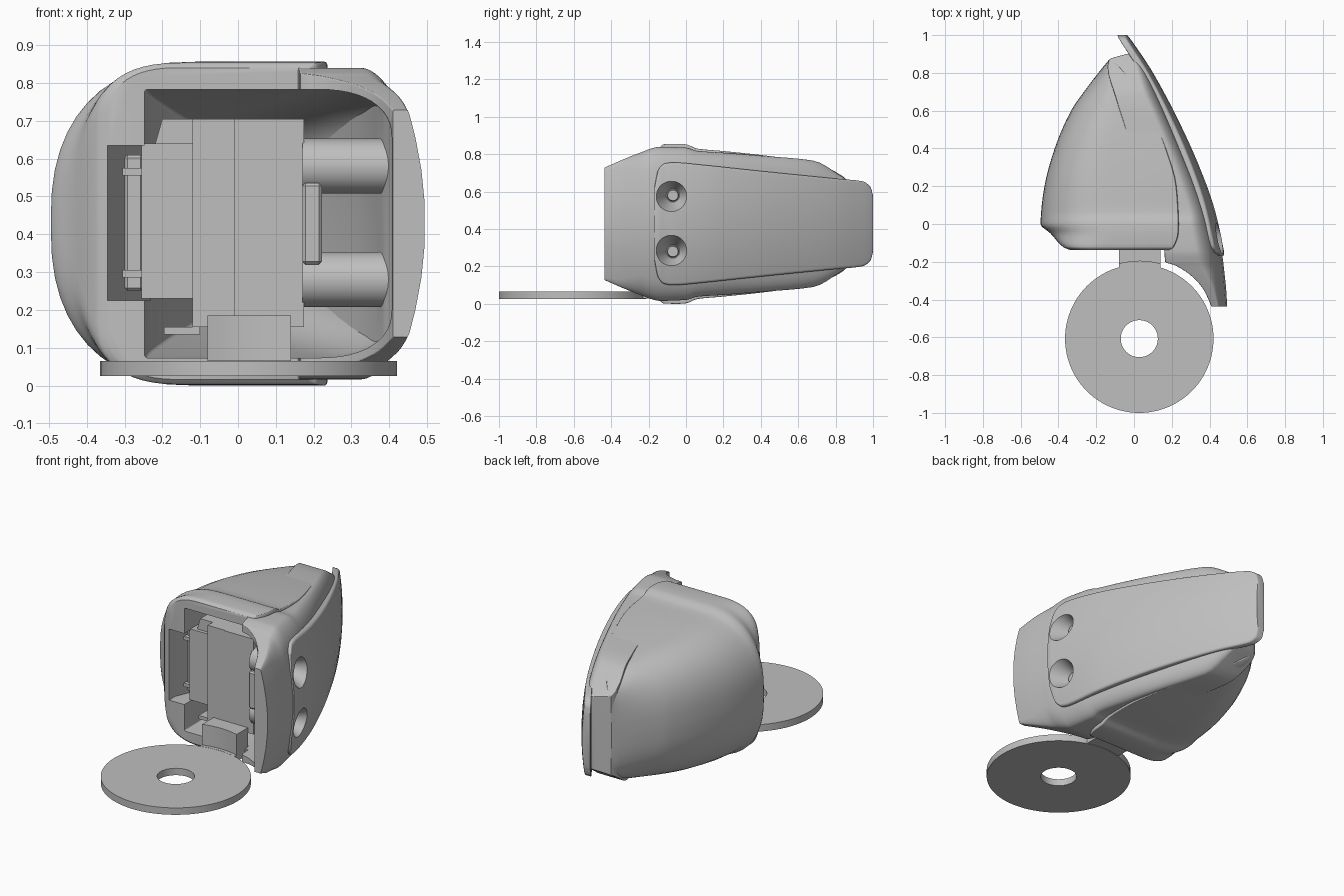
import bpy
import bmesh
import math
from mathutils import Matrix

MID = 0.428  # height of the symmetry plane

default_cube = bpy.data.objects.get("Cube")
if default_cube:
    bpy.data.objects.remove(default_cube, do_unlink=True)

grey = bpy.data.materials.new("light_grey_plastic")
grey.use_nodes = True
grey.diffuse_color = (0.52, 0.52, 0.52, 1)
grey.node_tree.nodes["Principled BSDF"].inputs["Base Color"].default_value = (0.52, 0.52, 0.52, 1)


def finish(name, bm):
    """Turn a bmesh into a named, coloured object."""
    bmesh.ops.recalc_face_normals(bm, faces=bm.faces[:])
    mesh = bpy.data.meshes.new(name)
    bm.to_mesh(mesh)
    bm.free()
    mesh.materials.append(grey)
    obj = bpy.data.objects.new(name, mesh)
    bpy.context.collection.objects.link(obj)
    return obj


def activate(obj):
    for other in bpy.context.view_layer.objects:
        other.select_set(False)
    obj.select_set(True)
    bpy.context.view_layer.objects.active = obj


def smooth(obj, degrees=32):
    activate(obj)
    bpy.ops.object.shade_smooth_by_angle(angle=math.radians(degrees))


def cut(obj, cutters):
    activate(obj)
    for cutter in cutters:
        mod = obj.modifiers.new("cut", "BOOLEAN")
        mod.operation = "DIFFERENCE"
        mod.solver = "EXACT"
        mod.object = cutter
        bpy.ops.object.modifier_apply(modifier=mod.name)


def refine(rows, steps=4):
    """Smooth station rows along y without overshoot."""
    count, width = len(rows), len(rows[0])

    def slope(i, c):
        return (rows[i + 1][c] - rows[i][c]) / (rows[i + 1][0] - rows[i][0])

    def tangent(i, c):
        if i == 0:
            return slope(i, c)
        if i == count - 1:
            return slope(i - 1, c)
        a, b = slope(i - 1, c), slope(i, c)
        return 2 * a * b / (a + b) if a * b > 0 else 0

    result = []
    for i in range(count - 1):
        span = rows[i + 1][0] - rows[i][0]
        for s in range(steps):
            t = s / steps
            row = [rows[i][0] + t * span]
            for c in range(1, width):
                p, q = rows[i][c], rows[i + 1][c]
                m, n = tangent(i, c) * span, tangent(i + 1, c) * span
                ease = t * t * (3 - 2 * t)
                row.append(p + (q - p) * ease + m * t * (1 - t) ** 2 - n * t * t * (1 - t))
            result.append(row)
    return result + [list(rows[-1])]


def ring(left, right, half, rl, zl, rr, zr, bulge=0, whole=False, n=12):
    """Cross-section mirrored about the middle: a soft left and right corner."""
    upper = [(right, f * (half - zr)) for f in (0.2, 0.5, 0.8)]
    for side, rx, rz in ((1, rr, zr), (-1, rl, zl)):
        for i in range(n + 1):
            a = math.pi / 2 * (i if side > 0 else n - i) / n
            c, s = max(math.cos(a), 0) ** 0.85, math.sin(a) ** 0.85
            base = right - rx if side > 0 else left + rx
            upper.append((base + side * rx * c, half - rz + rz * s))
    bent = []
    for x, z in upper:
        weight = 1 if whole else (x - left) / (right - left)
        bent.append((x - bulge * z * z * weight, z))
    return bent + [(x, -z) for x, z in reversed(bent)]


def loft(name, rows, section):
    bm = bmesh.new()
    rings = []
    for row in refine(rows):
        rings.append([bm.verts.new((x, row[0], MID + z)) for x, z in section(*row[1:])])
    for a, b in zip(rings, rings[1:]):
        for i in range(len(a)):
            j = (i + 1) % len(a)
            bm.faces.new((a[i], a[j], b[j], b[i]))
    bm.faces.new(rings[0])
    bm.faces.new(rings[-1])
    return finish(name, bm)


def box(name, x, y, z, bevel=0):
    bm = bmesh.new()
    bmesh.ops.create_cube(bm, size=1)
    for v in bm.verts:
        for axis, (low, high) in enumerate((x, y, z)):
            v.co[axis] = high if v.co[axis] > 0 else low
    if bevel:
        bmesh.ops.bevel(bm, geom=bm.edges[:], offset=bevel, segments=1, affect="EDGES")
    return finish(name, bm)


def prism(name, outline, low, high):
    bm = bmesh.new()
    face = bm.faces.new([bm.verts.new((x, y, low)) for x, y in outline])
    top = bmesh.ops.extrude_face_region(bm, geom=[face])["geom"]
    bmesh.ops.translate(bm, vec=(0, 0, high - low), verts=[g for g in top if isinstance(g, bmesh.types.BMVert)])
    return finish(name, bm)


def rod(name, x0, x1, r0, r1, y, z):
    """Cylinder or cone lying along x."""
    bm = bmesh.new()
    place = Matrix.Translation(((x0 + x1) / 2, y, z)) @ Matrix.Rotation(math.pi / 2, 4, "Y")
    bmesh.ops.create_cone(bm, cap_ends=True, segments=40, radius1=r0, radius2=r1, depth=x1 - x0, matrix=place)
    return finish(name, bm)


# Housing shell: y, left, right, half height, left rounding, its share of the height
shell = loft("housing_shell", [
    (-0.137, -0.34, 0.19, 0.412, 0.18, 0.3), (-0.122, -0.375, 0.21, 0.425, 0.22, 0.38),
    (-0.05, -0.442, 0.235, 0.428, 0.33, 0.78), (0, -0.495, 0.237, 0.425, 0.38, 0.97),
    (0.06, -0.492, 0.235, 0.402, 0.36, 0.97), (0.2, -0.474, 0.225, 0.389, 0.33, 0.97),
    (0.4, -0.42, 0.17, 0.368, 0.29, 0.97), (0.6, -0.333, 0.085, 0.341, 0.26, 0.97),
    (0.7, -0.265, 0.025, 0.32, 0.2, 0.97), (0.83, -0.165, -0.075, 0.26, 0.06, 0.97),
    (0.87, -0.132, -0.115, 0.225, 0.01, 0.97)],
    lambda l, r, h, rl, f: ring(l, r, h, rl, h * f, 0.006, 0.015))

# Side frame with the forward flange: y, left, right, half height, corner size
frame = loft("side_frame", [
    (-0.437, 0.41, 0.495, 0.3, 0.01), (-0.35, 0.37, 0.49, 0.338, 0.03),
    (-0.28, 0.31, 0.483, 0.367, 0.06), (-0.22, 0.22, 0.476, 0.39, 0.08),
    (-0.2, 0.165, 0.474, 0.398, 0.08), (-0.14, 0.16, 0.464, 0.412, 0.08),
    (0, 0.1, 0.432, 0.407, 0.07), (0.06, 0.05, 0.414, 0.39, 0.06),
    (0.2, 0, 0.364, 0.38, 0.06), (0.4, -0.02, 0.279, 0.364, 0.05),
    (0.68, -0.1, 0.15, 0.338, 0.05), (0.83, -0.14, 0.068, 0.255, 0.03),
    (0.87, -0.131, 0.042, 0.23, 0.02), (0.9, -0.04, 0.022, 0.21, 0.01)],
    lambda l, r, h, c: ring(l, r, h, 0.005, 0.005, c, c * 1.4, 0.5))

# Curved outer side plate: y, outer surface, half height
plate = loft("side_plate", [
    (-0.168, 0.477, 0.2), (-0.15, 0.478, 0.285), (-0.115, 0.472, 0.322), (-0.07, 0.464, 0.328),
    (0.1, 0.422, 0.314), (0.28, 0.357, 0.295), (0.5, 0.26, 0.272),
    (0.8, 0.102, 0.242), (0.94, 0.01, 0.228), (0.985, -0.023, 0.2), (1, -0.036, 0.15)],
    lambda r, h: ring(r - 0.042, r, h, 0.006, 0.006, 0.012, 0.014, 0.45, True))

# Hollow interior
cavity = loft("cavity_cutter", [
    (-0.5, -0.247, 0.407, 0.355), (-0.04, -0.247, 0.405, 0.355),
    (0.1, -0.24, 0.37, 0.345), (0.35, -0.2, 0.26, 0.315), (0.66, -0.12, 0.1, 0.265)],
    lambda l, r, h: ring(l, r, h, 0.01, 0.01, 0.2, 0.13))
pocket = prism("pocket_cutter", [(-0.345, -0.3), (-0.2, -0.3), (-0.2, 0.25), (-0.345, -0.08)], 0.225, 0.635)
cut(shell, [cavity, pocket])
cut(frame, [cavity])

# Screw bosses, countersunk holes and screws
helpers = [cavity, pocket]
for side, label in ((1, "upper"), (-1, "lower")):
    z = MID + 0.002 + side * 0.15
    boss = rod(label + "_screw_boss", 0.17, 0.425, 0.073, 0.073, -0.07, z)
    sink = rod(label + "_sink_cutter", 0.36, 0.5, 0.036, 0.105, -0.07, z)
    for part in (plate, frame, boss):
        cut(part, [sink])
    helpers.append(sink)
    smooth(boss)
    smooth(rod(label + "_screw", 0.35, 0.385, 0.034, 0.028, -0.07, z))
for helper in helpers:
    bpy.data.objects.remove(helper, do_unlink=True)
for part in (shell, frame, plate):
    smooth(part)

# Inner mechanism block
box("block_left_half", (-0.12, -0.01), (-0.105, 0.3), (0.155, 0.705))
box("block_right_half", (-0.01, 0.175), (-0.11, 0.3), (0.155, 0.705))
box("block_right_step", (0.17, 0.222), (-0.15, 0.25), (0.32, 0.535), 0.008)
box("block_left_step", (-0.255, -0.115), (-0.08, 0.15), (0.23, 0.64))
box("block_left_tooth", (-0.3, -0.25), (-0.04, 0.1), (0.25, 0.61), 0.008)
box("foot_rib", (-0.195, -0.1), (-0.08, 0.15), (0.135, 0.155))
for label, low, high in (("upper", 0.555, 0.575), ("lower", 0.285, 0.305)):
    box(label + "_rail", (-0.305, -0.25), (-0.06, 0.1), (low, high))
gusset = box("block_gusset", (-0.22, -0.115), (-0.06, 0.2), (0.635, 0.705))
for v in gusset.data.vertices:
    if v.co.x < -0.2 and v.co.z > 0.7:
        v.co.x = -0.2

# Washer-shaped ring in front
CX, CY = 0.028, -0.607
bm = bmesh.new()
loops = []
for radius, z in ((0.393, 0.025), (0.393, 0.065), (0.098, 0.065), (0.098, 0.025)):
    loops.append([bm.verts.new((CX + radius * math.cos(i * math.tau / 96), CY + radius * math.sin(i * math.tau / 96), z))
                  for i in range(96)])
for a, b in zip(loops, loops[1:] + loops[:1]):
    for i in range(96):
        j = (i + 1) % 96
        bm.faces.new((a[i], a[j], b[j], b[i]))
smooth(finish("ring_disc", bm))

# Upright tab with a hollowed front that joins the ring to the housing
arc = []
for i in range(9):
    dx = -0.11 + i * 0.22 / 8
    arc.append((CX + 0.002 + dx, CY + math.sqrt(0.41 ** 2 - dx * dx)))
smooth(prism("mounting_tab", arc + [(0.14, -0.11), (-0.08, -0.11)], 0.065, 0.185))
foot = [(x, y - 0.02) for x, y in arc]
prism("tab_foot", foot + [(0.14, -0.12), (-0.08, -0.12)], 0.028, 0.066)
